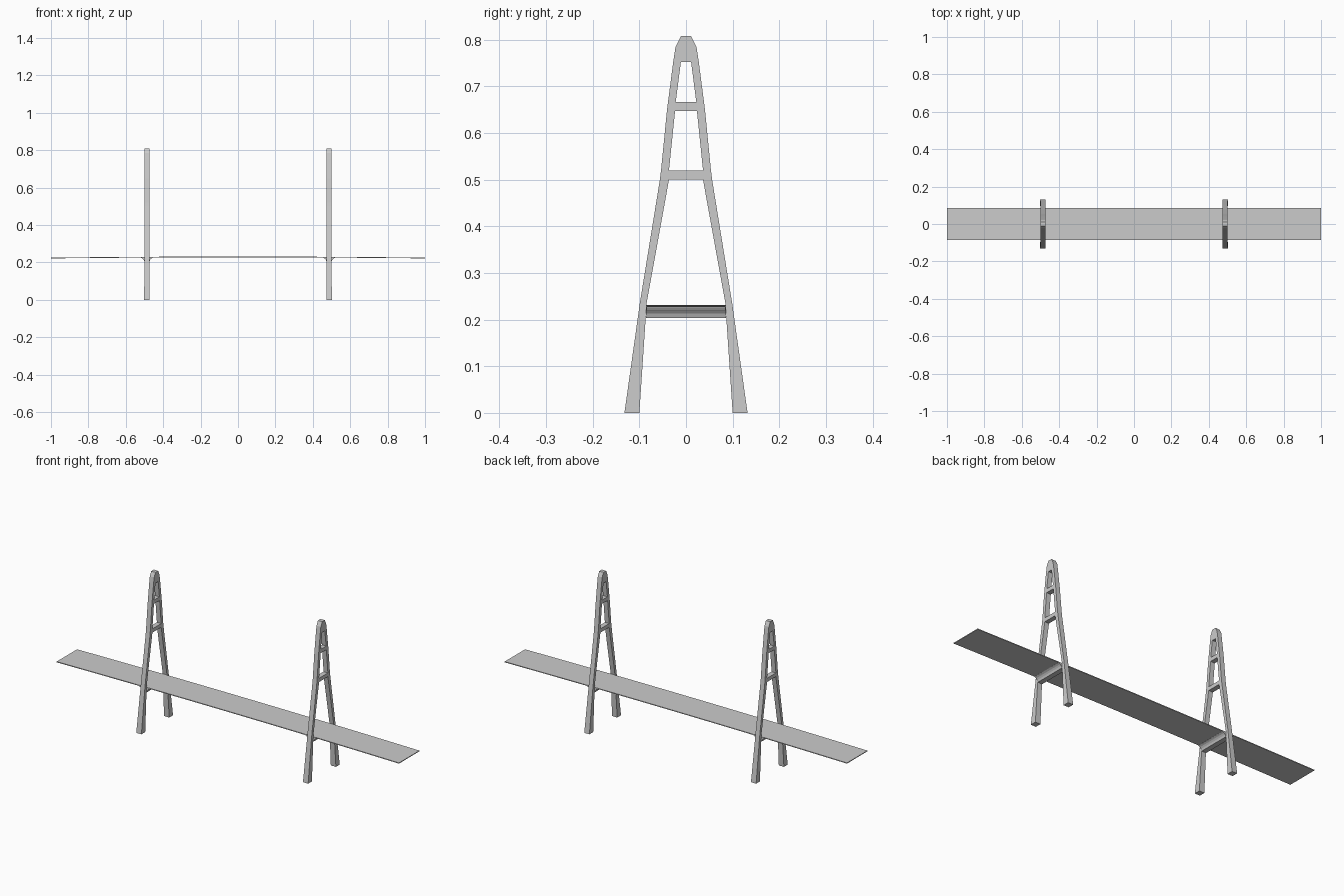
import bpy, bmesh

if "Cube" in bpy.data.objects:
    bpy.data.objects.remove(bpy.data.objects["Cube"])

TOWER_X = 0.487
DECK_HALF = 0.085


def make_object(name, bm):
    bmesh.ops.recalc_face_normals(bm, faces=bm.faces[:])
    mesh = bpy.data.meshes.new(name)
    bm.to_mesh(mesh)
    bm.free()
    obj = bpy.data.objects.new(name, mesh)
    bpy.context.collection.objects.link(obj)
    return obj


def prism_y(name, profile, half, cx=0.0):
    """Extrude an (x, z) profile across the bridge from -half to half."""
    bm = bmesh.new()
    a, b = ([bm.verts.new((cx + x, y, z)) for x, z in profile] for y in (-half, half))
    n = len(profile)
    bm.faces.new(a)
    bm.faces.new(b[::-1])
    for i in range(n):
        j = (i + 1) % n
        bm.faces.new((a[i], b[i], b[j], a[j]))
    return make_object(name, bm)


# Tower levels: height, outer half width, inner half width, filled up to the next level
LEVELS = [
    (0.0, 0.132, 0.100, False),
    (0.203, 0.1035, 0.0865, False),
    (0.232, 0.0995, 0.085, False),
    (0.500, 0.056, 0.0365, True),
    (0.520, 0.0535, 0.0365, False),
    (0.647, 0.041, 0.0235, True),
    (0.667, 0.0385, 0.022, False),
    (0.752, 0.0275, 0.011, True),
    (0.785, 0.0225, 0.008, True),
    (0.808, 0.011, 0.004, False),
]


def tower(name, cx):
    """A-shaped tower: flat grid of cells with openings, thickened along x."""
    bm = bmesh.new()
    rows = [[bm.verts.new((0, y, z)) for y in (-o, -i, i, o)] for z, o, i, _ in LEVELS]
    for k in range(len(LEVELS) - 1):
        for c in ((0, 1, 2) if LEVELS[k][3] else (0, 2)):
            lo, hi = rows[k], rows[k + 1]
            bm.faces.new((lo[c], lo[c + 1], hi[c + 1], hi[c]))
    back = bm.verts[:]
    result = bmesh.ops.extrude_face_region(bm, geom=bm.faces[:], use_keep_orig=True)
    front = [g for g in result["geom"] if isinstance(g, bmesh.types.BMVert)]
    # legs are a little thicker at the foot
    for verts, side in ((back, -1), (front, 1)):
        for v in verts:
            v.co.x = cx + side * (0.0125 + 0.0025 * max(0, 1 - v.co.z / 0.232))
    return make_object(name, bm)


# Flared beam that carries the deck between the legs
HALF_BEAM = [(0.013, 0.203), (0.017, 0.213), (0.023, 0.220), (0.032, 0.225), (0.032, 0.228)]
BEAM = HALF_BEAM + [(-x, z) for x, z in reversed(HALF_BEAM)]

for side, label in ((-1, "left"), (1, "right")):
    tower(label + "_tower", side * TOWER_X)
    prism_y(label + "_deck_beam", BEAM, DECK_HALF + 0.0005, side * TOWER_X)

# Slightly arched road deck
STEPS = 16
xs = [-1 + 2 * i / STEPS for i in range(STEPS + 1)]
top = [(x, 0.231 - 0.006 * x * x) for x in xs]
bottom = [(x, z - 0.004) for x, z in reversed(top)]
prism_y("road_deck", top + bottom, DECK_HALF)
